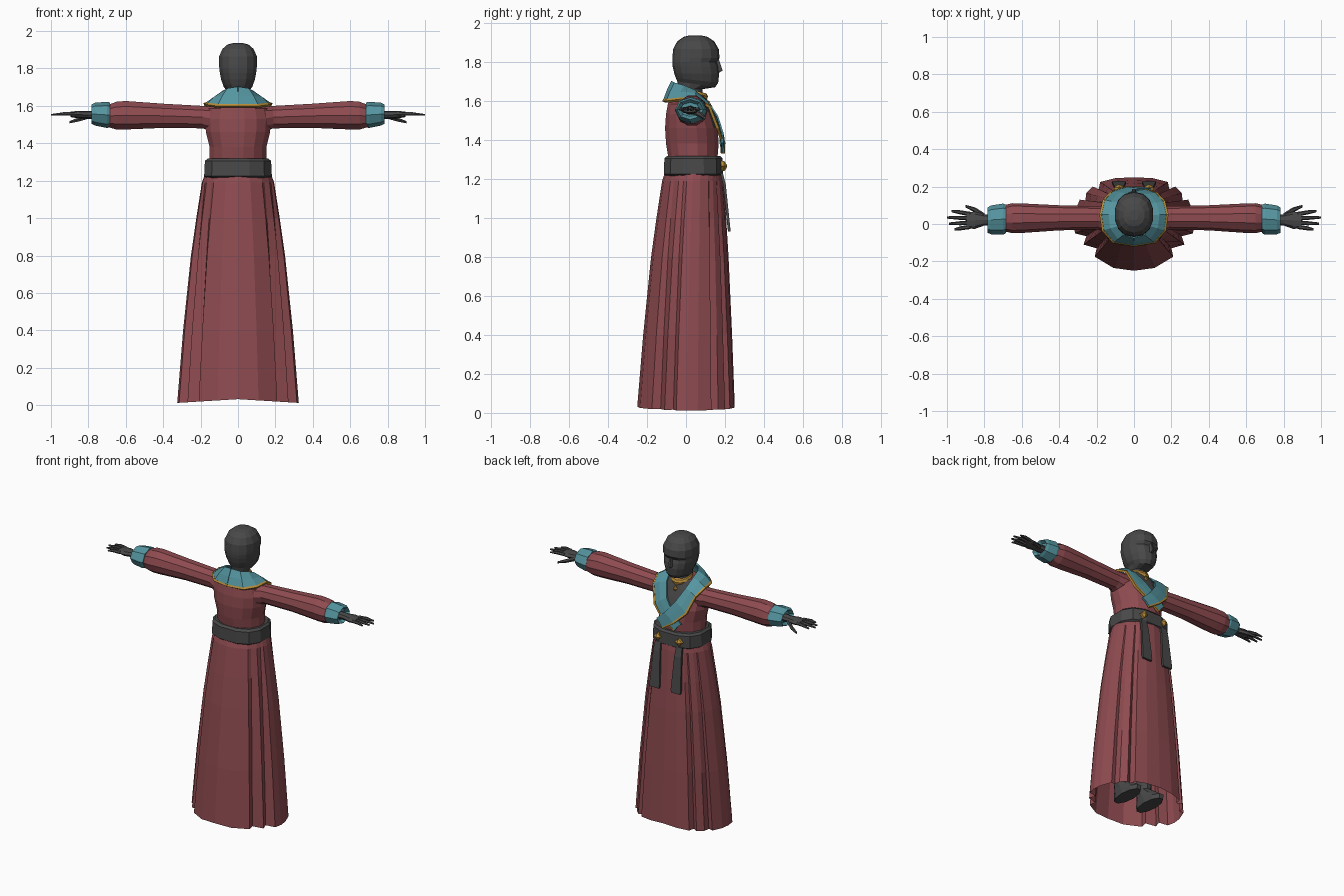
import bpy, bmesh, math
from mathutils import Vector as V

if "Cube" in bpy.data.objects:
    bpy.data.objects.remove(bpy.data.objects["Cube"])


def material(name, rgb):
    m = bpy.data.materials.new(name)
    m.use_nodes = True
    m.diffuse_color = (*rgb, 1)
    m.node_tree.nodes["Principled BSDF"].inputs["Base Color"].default_value = (*rgb, 1)
    return m


RED = material("dark red cloth", (0.27, 0.07, 0.08))
TEAL = material("teal cloth", (0.09, 0.30, 0.35))
DARK = material("charcoal", (0.065, 0.065, 0.065))
GOLD = material("gold", (0.50, 0.27, 0.04))


def loft(name, rings, mats, cap=True, closed=True, rule=None, thick=0):
    """Skin a list of equal-length point rings."""
    bm = bmesh.new()
    rows = [[bm.verts.new(p) for p in r] for r in rings]
    n = len(rows[0])
    for a, b in zip(rows, rows[1:]):
        for i in range(n if closed else n - 1):
            j = (i + 1) % n
            bm.faces.new((a[i], a[j], b[j], b[i]))
    if cap:
        bm.faces.new(rows[0])
        bm.faces.new(rows[-1])
    bmesh.ops.recalc_face_normals(bm, faces=bm.faces)
    if rule:
        for f in bm.faces:
            f.material_index = rule(f.calc_center_median())
    me = bpy.data.meshes.new(name)
    bm.to_mesh(me)
    bm.free()
    for m in mats:
        me.materials.append(m)
    ob = bpy.data.objects.new(name, me)
    bpy.context.collection.objects.link(ob)
    if thick:
        mod = ob.modifiers.new("thickness", "SOLIDIFY")
        mod.thickness, mod.offset = thick, 0
    return ob


def power(v, e):
    return math.copysign(abs(v) ** e, v)


def flat_ring(z, rx, y0, y1, n=16, e=1.0, tilt=0.0, turn=0.0):
    """Horizontal oval; tilt lowers its front."""
    pts = []
    for i in range(n):
        a = math.tau * (i + turn) / n
        s = power(math.sin(a), e)
        pts.append(V((rx * power(math.cos(a), e), (y0 + y1) / 2 + s * (y1 - y0) / 2, z - tilt * s)))
    return pts


def side_ring(x, y, z, ry, rz, n=8):
    """Upright oval across the arm."""
    return [V((x, y + ry * math.cos(math.tau * i / n), z + rz * math.sin(math.tau * i / n)))
            for i in range(n)]


# Skirt: pleated hem profile, mirrored, drawn in to a smooth waist
half = [(0, -.25), (.11, -.235), (.21, -.175), (.20, -.13), (.27, -.11), (.255, -.065), (.315, -.05),
        (.325, 0), (.318, .06), (.29, .13), (.26, .125), (.255, .165), (.22, .2), (.19, .185), (.18, .225), (.1, .245), (0, .25)]
hem = half + [(-x, y) for x, y in half[-2:0:-1]]


def skirt_ring(z, k, pull=1.0):
    pts = []
    for x, y in hem:
        a = math.atan2(y / .25, x / .325)
        top = V((.175 * math.cos(a), .04 + .145 * math.sin(a), z))
        low = V((x, y, z + (.012 - .02 * abs(x)/.325 if z < .1 else 0)))
        pts.append(top.lerp(low, k) * 1.0)
    return pts


loft("skirt", [skirt_ring(z, k) for z, k in
               ((1.24, 0), (1.19, .12), (1.0, .32), (.8, .51), (.4, .79), (.02, 1))], [RED], cap=False)

# Robe top, with the shirt showing in the neck opening
loft("robe_body", [flat_ring(*r, turn=.5) for r in
                   ((1.22, .165, -.10, .175), (1.32, .155, -.095, .165), (1.38, .155, -.105, .17),
                    (1.46, .175, -.11, .165), (1.53, .18, -.105, .14), (1.585, .165, -.095, .115),
                    (1.64, .08, -.06, .09))],
     [RED, DARK], rule=lambda c: int(c.y > .06 and abs(c.x) < .085 and c.z > 1.46))

# Belt with studs and hanging straps
loft("belt", [flat_ring(*r, n=12, e=.8, turn=.5) for r in
              ((1.215, .172, -.105, .18), (1.225, .186, -.118, .195),
               (1.305, .182, -.115, .192), (1.318, .168, -.10, .18))], [DARK])
for side, s in (("left", 1), ("right", -1)):
    x = s * .08
    loft(side + "_belt_stud",
         [[V((x + r * math.cos(k * math.pi / 2), y, 1.265 + r * math.sin(k * math.pi / 2))) for k in range(4)]
          for y, r in ((.18, .026), (.196, .026), (.21, .006))], [GOLD])
    loft(side + "_strap",
         [[V((x + dx * w, y + dy, z)) for dx, dy in ((-1, 0), (1, 0), (1, .014), (-1, .014))]
          for z, y, w in ((1.23, .175, .022), (1.17, .19, .026), (.95, .213, .037), (.93, .215, .034))], [DARK])

# Wrapped collar: paired inner and outer edge points from nape to waist
edges = [((0, -.07, 1.70), (0, -.115, 1.595)), ((.055, -.055, 1.69), (.11, -.098, 1.595)),
         ((.08, -.01, 1.675), (.168, -.035, 1.602)), ((.085, .045, 1.65), (.182, .05, 1.607)),
         ((.075, .10, 1.60), (.165, .12, 1.57)), ((.035, .152, 1.52), (.125, .162, 1.46)),
         ((-.03, .178, 1.44), (.045, .187, 1.385)), ((-.09, .178, 1.385), (-.04, .186, 1.33))]
for side, s in (("left", 1), ("right", -1)):
    bands = ([], [])
    for i, (p, q) in enumerate(edges):
        lift = V((0, .007 if s < 0 and i > 3 else 0, 0))
        p, q = (V((s * c[0], c[1], c[2])) + lift for c in (p, q))
        trim = p.lerp(q, .88)
        bands[0].append([p, p.lerp(q, .5) + V((0, 0, .006)), trim])
        bands[1].append([trim, q])
    loft(side + "_collar", bands[0], [TEAL], cap=False, closed=False, thick=.012)
    loft(side + "_collar_trim", bands[1], [GOLD], cap=False, closed=False, thick=.015)

# Neckband and pendant
loft("neckband", [flat_ring(z, r, .035 - r, .04 + r * 1.1, n=12, tilt=.018)
                  for z, r in ((1.62, .06), (1.64, .066), (1.655, .06))], [GOLD])
loft("pendant", [flat_ring(z, r, .115 - r, .115 + r, n=6)
                 for z, r in ((1.565, .004), (1.582, .014), (1.60, .004))], [GOLD])

# Head: neck, jaw, mouth, eye hollow, brow and crown
head = [flat_ring(z, rx, y0, y1, n=14, e=.9, tilt=t, turn=.5) for z, rx, y0, y1, t in
        ((1.56, .058, -.02, .09, 0), (1.66, .052, -.035, .085, 0), (1.685, .062, -.045, .15, .015),
         (1.705, .078, -.052, .165, .012), (1.74, .092, -.06, .17, 0), (1.775, .099, -.068, .166, 0),
         (1.80, .102, -.07, .158, 0), (1.82, .104, -.07, .172, 0), (1.865, .103, -.066, .168, 0),
         (1.905, .085, -.045, .145, 0), (1.928, .057, -.012, .11, 0), (1.936, .025, .02, .075, 0))]
loft("head", head, [DARK])
loft("nose", [[V((-w, .145, z)), V((w, .145, z)), V((w * .4, y, z)), V((-w * .4, y, z))]
              for z, w, y in ((1.742, .018, .165), (1.755, .02, .188), (1.815, .009, .168))], [DARK])

# Sleeves, cuffs, hands and shoes on both sides
for side, s in (("left", 1), ("right", -1)):
    def arm(name, rows, mat, n=8):
        loft(side + "_" + name, [side_ring(s * r[0], *r[1:], n=n) for r in rows], [mat])

    arm("sleeve", ((.12, .02, 1.53, .085, .075), (.19, .033, 1.54, .062, .063), (.4, .033, 1.547, .067, .068),
                   (.6, .031, 1.55, .079, .08), (.65, .031, 1.548, .08, .078), (.695, .031, 1.546, .07, .062)), RED, 10)
    arm("cuff", ((.685, .027, 1.552, .076, .066), (.70, .026, 1.552, .083, .07), (.765, .022, 1.556, .077, .061),
                 (.782, .021, 1.556, .068, .052), (.76, .021, 1.556, .05, .036)), TEAL)
    arm("palm", ((.75, .022, 1.552, .03, .024), (.80, .022, 1.552, .03, .021),
                 (.85, .02, 1.553, .046, .02), (.895, .02, 1.555, .044, .015)), DARK)
    for k, (y, tip, dy) in enumerate(((.053, .975, .016), (.03, 1.0, .005), (.007, .99, -.005), (-.015, .96, -.014))):
        arm("finger_%d" % (k + 1), ((.875, y, 1.556, .012, .011), (.93, y + dy * .6, 1.558, .011, .010),
                                    (tip, y + dy, 1.552, .006, .005)), DARK, 6)
    arm("thumb", ((.80, .04, 1.545, .018, .016), (.85, .075, 1.528, .014, .013), (.90, .095, 1.513, .007, .007)), DARK, 6)
    loft(side + "_shoe", [[p + V((s * .09, 0, 0)) for p in flat_ring(*r, n=10)] for r in
                          ((.03, .048, -.07, .16), (.06, .05, -.075, .165), (.10, .045, -.07, .11),
                           (.15, .042, -.065, .04), (.6, .055, -.06, .07))], [DARK])
